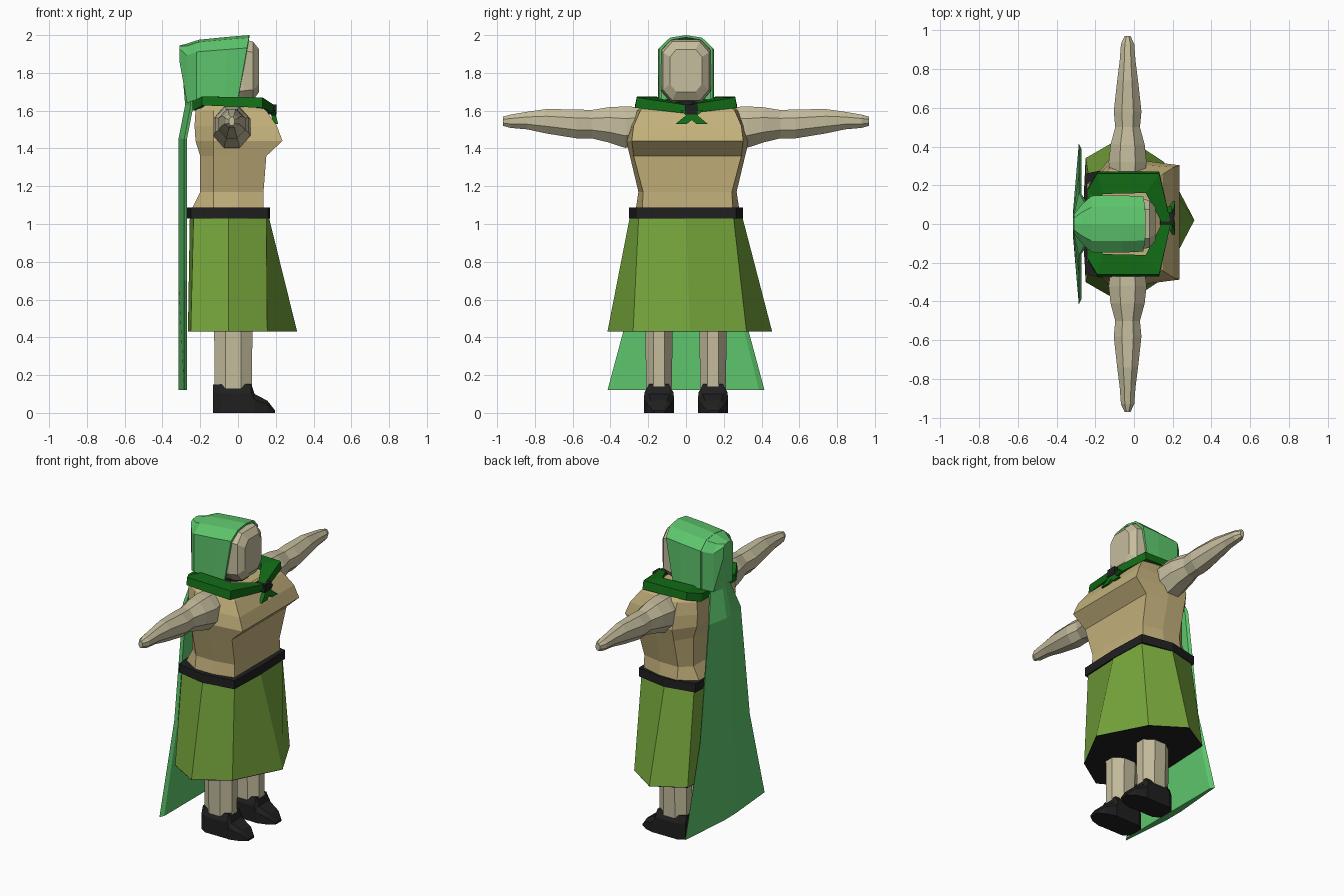
import bpy, bmesh, math

if "Cube" in bpy.data.objects:
    bpy.data.objects.remove(bpy.data.objects["Cube"])


def material(name, rgb):
    m = bpy.data.materials.new(name)
    m.diffuse_color = (*rgb, 1)
    m.use_nodes = True
    m.node_tree.nodes["Principled BSDF"].inputs["Base Color"].default_value = m.diffuse_color
    return m


SKIN = material("skin", (.56, .51, .34))
TUNIC = material("tan_cloth", (.55, .44, .20))
SKIRT = material("olive_cloth", (.18, .38, .045))
CAPE = material("light_green_cloth", (.11, .56, .15))
SCARF = material("dark_green_cloth", (.006, .15, .008))
BLACK = material("black_leather", (.014, .014, .014))


def loft(name, rings, mat, wrap=False):
    """Join equal rings of points; cap the ends, or wrap last ring to first."""
    bm = bmesh.new()
    vs = [[bm.verts.new(p) for p in r] for r in rings]
    n = len(vs[0])
    pairs = list(zip(vs, vs[1:])) + ([(vs[-1], vs[0])] if wrap else [])
    for a, b in pairs:
        for i in range(n):
            j = (i + 1) % n
            bm.faces.new((a[i], a[j], b[j], b[i]))
    if not wrap:
        bm.faces.new(vs[0])
        bm.faces.new(vs[-1])
    bmesh.ops.recalc_face_normals(bm, faces=bm.faces)
    me = bpy.data.meshes.new(name)
    bm.to_mesh(me)
    bm.free()
    me.materials.append(mat)
    ob = bpy.data.objects.new(name, me)
    bpy.context.collection.objects.link(ob)
    return ob


def sym(half, z, yc=0.0):
    """Horizontal ring from the +y half outline, front to back."""
    back = [(x, -y) for x, y in reversed(half) if y > 0]
    return [(x, y + yc, z) for x, y in half + back]


def oval(cx, cy, z, rx, ry, n=8):
    return [(cx + rx * math.cos(math.tau * (i + .5) / n),
             cy + ry * math.sin(math.tau * (i + .5) / n), z) for i in range(n)]


# skirt, its dark underside and the belt
hem = [(.312, 0), (.155, .30), (-.05, .435), (-.25, .32), (-.265, 0)]
waist = [(.16, 0), (.15, .25), (-.05, .295), (-.235, .25), (-.255, 0)]
loft("skirt", [sym(hem, .434, .02), sym(waist, 1.05)], SKIRT)
loft("skirt_underside", [sym(hem, .43, .02), sym(hem, .434, .02)], BLACK)
belt = [(.17, 0), (.16, .265), (-.05, .302), (-.25, .26), (-.27, 0)]
loft("belt", [sym(belt, 1.03), sym(belt, 1.087)], BLACK)

# tunic: z, front x, front half width, side half width, back x
levels = [(1.07, .135, .24, .275, -.25), (1.17, .135, .235, .26, -.20),
          (1.36, .15, .285, .305, -.20), (1.44, .236, .295, .325, -.225),
          (1.52, .205, .285, .30, -.23), (1.60, .15, .25, .27, -.225),
          (1.63, .11, .22, .24, -.20)]
loft("tunic", [sym([(f, w), (.0, s), (-.13, s), (b, .2)], z, .008)
               for z, f, w, s, b in levels], TUNIC)

# arms: y, half width in x, lower z, upper z
stations = [(.24, .09, 1.43, 1.62), (.32, .10, 1.40, 1.625), (.41, .09, 1.43, 1.62),
            (.50, .065, 1.452, 1.605), (.58, .073, 1.452, 1.608), (.74, .055, 1.478, 1.61),
            (.84, .042, 1.50, 1.595), (.93, .035, 1.508, 1.58), (.97, .015, 1.52, 1.568)]
for side, s in (("left", 1), ("right", -1)):
    rings = []
    for y, rx, lo, hi in stations:
        circle = oval(-.033, (lo + hi) / 2, 0, rx * 1.06, (hi - lo) * .53)
        rings.append([(x, s * y, z) for x, z, _ in circle])
    loft(side + "_arm", rings, SKIN)

    # legs and boots
    cy = s * .143
    loft(side + "_leg", [oval(-.025, cy, .13, .107, .073), oval(-.025, cy, .50, .11, .08)], SKIN)
    boot = [(-.132, .05, .15), (-.09, .077, .152), (.07, .077, .152), (.088, .08, .10),
            (.155, .06, .065), (.197, .03, .012)]
    loft(side + "_boot", [[(x, cy - w, 0), (x, cy + w, 0), (x, cy + w, h * .7),
                           (x, cy + w * .7, h), (x, cy - w * .7, h), (x, cy - w, h * .7)]
                          for x, w, h in boot], BLACK)

# head: sections along x with chamfered corners
head = [(-.15, .10, 1.68, 1.93), (-.08, .13, 1.64, 1.975), (.03, .132, 1.645, 1.978),
        (.08, .122, 1.655, 1.965), (.112, .085, 1.70, 1.925)]
loft("head", [[(x, a * w, lo + t * (hi - lo)) for a, t in
               ((-.6, 0), (.6, 0), (1, .18), (1, .82), (.6, 1), (-.6, 1), (-1, .82), (-1, .18))]
              for x, w, lo, hi in head], SKIN)
loft("neck", [oval(-.03, 0, 1.58, .09, .09), oval(-.03, 0, 1.68, .09, .09)], BLACK)


# hood: arched shell sections, outer arch then inner arch
def arch(x, w, top, lean):
    pts = [(-1, 0), (-1, .42), (-1, .80), (-.6, .96), (0, 1), (.6, .96), (1, .80), (1, .42), (1, 0)]
    outer = [(x - lean * (1 - t), a * w, 1.66 + t * (top - 1.66)) for a, t in pts]
    inner = [(px, y * .92, z - (.012 if z > 1.7 else 0)) for px, y, z in reversed(outer)]
    return outer + inner


loft("hood", [arch(-.21, .148, 1.975, .0), arch(-.06, .148, 1.99, .01),
              arch(.06, .142, 2.0, .06)], CAPE)
# hood back and nape: solid narrowing sections
loft("hood_back", [[(x, a * w, 1.64 + d + t * (top - 1.64 - d)) for a, t in
                    ((-1, 0), (-1, .8), (-.6, .96), (0, 1), (.6, .96), (1, .8), (1, 0))]
                   for x, w, d, top in ((-.19, .146, .02, 1.975), (-.22, .145, .02, 1.972),
                                        (-.27, .10, 0, 1.955), (-.31, .05, .22, 1.945))], CAPE)

# cape: z, half width, shift in x
drape = [(.122, .415, 0), (.70, .26, 0), (1.45, .165, 0), (1.63, .10, .035), (1.75, .10, .025)]
loft("cape", [[(-.315 + d, -.15 * w, z), (-.315 + d, .15 * w, z), (-.285 + d, w, z),
               (-.27 + d, .93 * w, z), (-.27 + d, -.93 * w, z), (-.285 + d, -w, z)]
              for z, w, d in drape], CAPE)

# scarf: outer x, y, inner x, y, lower z, upper z
bend = [(.19, .005, .145, .005, 1.585, 1.63), (.13, .25, .06, .16, 1.615, 1.67),
        (-.19, .25, -.16, .155, 1.628, 1.675), (-.24, .17, -.19, .12, 1.60, 1.65)]
ring = [(p, 1) for p in bend] + [(p, -1) for p in bend[:0:-1]]
loft("scarf", [[(ox, s * oy * 1.08, lo), (ox, s * oy * 1.04, hi), (ix, s * iy, hi), (ix, s * iy, lo)]
               for (ox, oy, ix, iy, lo, hi), s in ring], SCARF, wrap=True)


# scarf knot and its two loose tails
def slab(name, z0, z1, y0, y1, x0, x1, w, thick, mat):
    loft(name, [[(x, y - w, z), (x, y + w, z), (x - thick, y + w, z), (x - thick, y - w, z)]
                for z, y, x in ((z0, y0, x0), (z1, y1, x1))], mat)


slab("scarf_knot", 1.58, 1.632, .027, .027, .203, .203, .033, .07, BLACK)
slab("left_scarf_tail", 1.53, 1.60, .085, .0, .212, .195, .03, .025, SCARF)
slab("right_scarf_tail", 1.53, 1.60, -.025, .06, .212, .195, .03, .025, SCARF)
